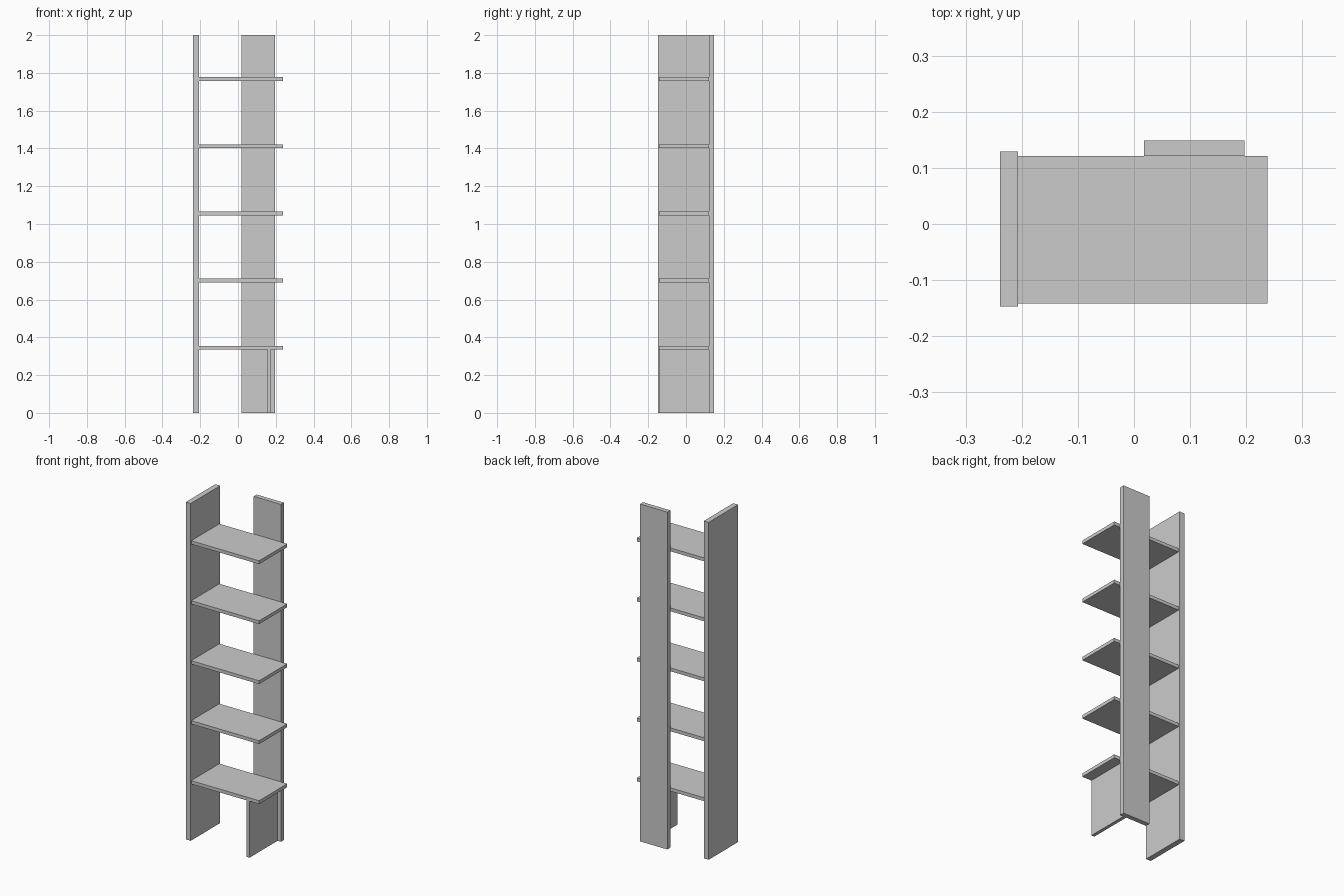
import bpy
from mathutils import Vector

if "Cube" in bpy.data.objects:
    bpy.data.objects.remove(bpy.data.objects["Cube"])


def board(name, lo, hi):
    """Rectangular board between two opposite corners."""
    lo, hi = Vector(lo), Vector(hi)
    bpy.ops.mesh.primitive_cube_add(size=1, location=(lo + hi) / 2)
    ob = bpy.context.object
    ob.name = name
    ob.scale = hi - lo
    bpy.ops.object.transform_apply(location=False, rotation=False, scale=True)
    return ob


# Full-height uprights: left side and offset back plank
board("side_panel", (-0.239, -0.147, 0), (-0.207, 0.129, 2))
board("back_plank", (0.018, 0.121, 0), (0.197, 0.149, 2))

# Five evenly spaced cantilevered shelves
for i in range(5):
    top = 0.355 + i * 0.3555
    board(f"shelf_{i + 1}", (-0.207, -0.142, top - 0.02), (0.238, 0.121, top))

# Short upright under the lowest shelf
board("lower_support", (0.155, -0.142, 0), (0.175, 0.123, 0.335))
